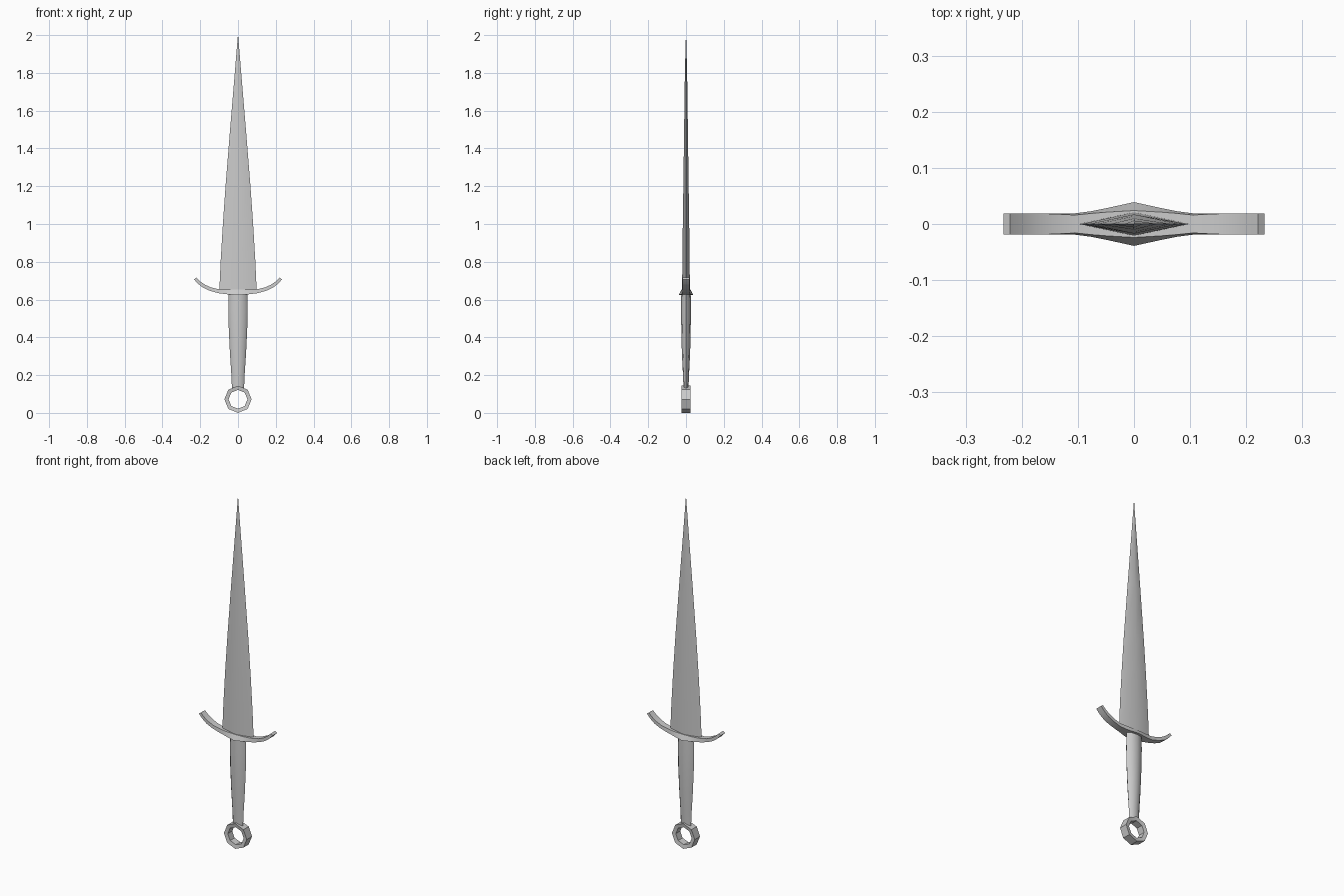
import bpy, bmesh
from math import cos, sin, pi, radians

if "Cube" in bpy.data.objects:
    bpy.data.objects.remove(bpy.data.objects["Cube"])


def loft(name, rings, closed=False):
    """Skin a list of cross-section rings; cap the ends unless closed."""
    bm = bmesh.new()
    loops = [[bm.verts.new(p) for p in ring] for ring in rings]
    n = len(loops[0])
    pairs = list(zip(loops, loops[1:]))
    if closed:
        pairs.append((loops[-1], loops[0]))
    for a, b in pairs:
        for i in range(n):
            j = (i + 1) % n
            bm.faces.new((a[i], a[j], b[j], b[i]))
    if not closed:
        bm.faces.new(loops[0])
        bm.faces.new(loops[-1])
    bmesh.ops.remove_doubles(bm, verts=bm.verts, dist=1e-5)
    bmesh.ops.recalc_face_normals(bm, faces=bm.faces)
    mesh = bpy.data.meshes.new(name)
    bm.to_mesh(mesh)
    bm.free()
    ob = bpy.data.objects.new(name, mesh)
    bpy.context.collection.objects.link(ob)
    bpy.ops.object.select_all(action='DESELECT')
    ob.select_set(True)
    bpy.context.view_layer.objects.active = ob
    bpy.ops.object.shade_smooth_by_angle(angle=radians(40))
    return ob


def oval(z, rx, ry, sides):
    return [(rx * cos(2 * pi * i / sides), ry * sin(2 * pi * i / sides), z)
            for i in range(sides)]


# Blade: flat diamond section, gently convex taper to a point (z, half width, half depth)
blade = [(0.64, 0.099, 0.021), (0.8, 0.092, 0.019), (1.0, 0.08, 0.017),
         (1.2, 0.066, 0.014), (1.5, 0.042, 0.010), (1.8, 0.017, 0.006),
         (2.0, 0.0006, 0.0006)]
loft("blade", [oval(z, rx, ry, 4) for z, rx, ry in blade])

# Grip: eight-sided, swelling towards the guard
grip = [(0.125, 0.032, 0.013), (0.2, 0.035, 0.016), (0.32, 0.043, 0.022),
        (0.45, 0.049, 0.025), (0.55, 0.051, 0.026), (0.635, 0.050, 0.025)]
loft("grip", [oval(z, rx, ry, 8) for z, rx, ry in grip])

# Crossguard: upswept bar, deepest in the middle (x, bottom z, top z, bottom/top half depth)
half = [(0.0, 0.624, 0.652, 0.039, 0.024), (0.05, 0.627, 0.652, 0.028, 0.021),
        (0.075, 0.630, 0.653, 0.023, 0.019), (0.105, 0.634, 0.655, 0.019, 0.016),
        (0.15, 0.647, 0.664, 0.019, 0.018), (0.185, 0.663, 0.679, 0.019, 0.019),
        (0.212, 0.684, 0.697, 0.019, 0.019), (0.233, 0.707, 0.716, 0.019, 0.019)]
stations = [(-x, *r) for x, *r in reversed(half[1:])] + half
guard = []
for x, zb, zt, db, dt in stations:
    lean = -0.05 * x if abs(x) > 0.14 else 0   # tilt the end sections with the sweep
    guard.append([(x, -db, zb), (x, db, zb), (x + lean, dt, zt), (x + lean, -dt, zt)])
loft("crossguard", guard)

# Ring pommel: octagonal band
ring = []
for i in range(8):
    c, s = cos(pi * i / 4), sin(pi * i / 4)
    ring.append([(r * c, y, 0.072 + r * s)
                 for r, y in ((0.072, -0.024), (0.072, 0.024), (0.05, 0.02), (0.05, -0.02))])
pommel = loft("ring_pommel", ring, closed=True)
bpy.ops.object.shade_smooth_by_angle(angle=radians(50))
